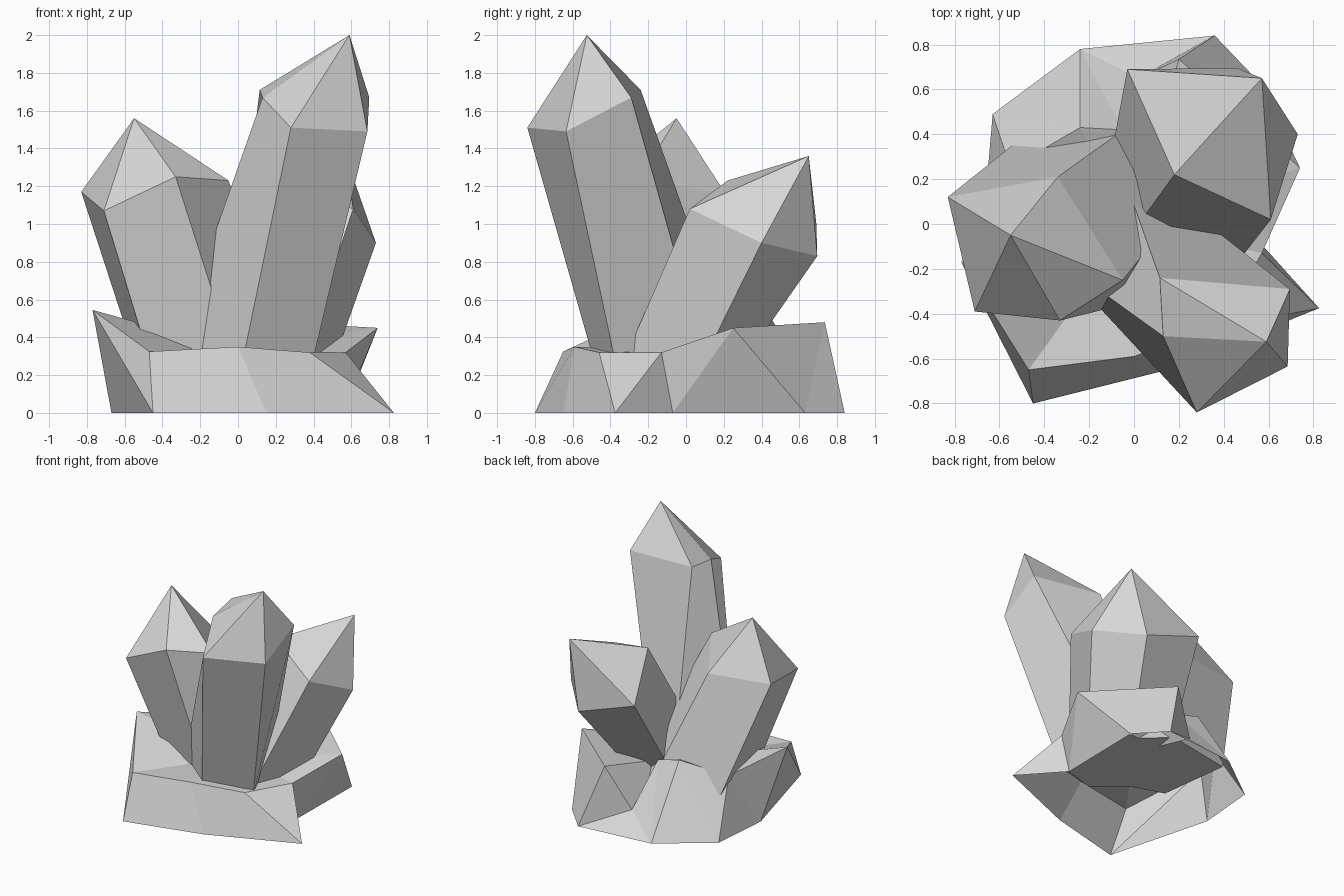
import bpy
import bmesh

default_cube = bpy.data.objects.get("Cube")
if default_cube:
    bpy.data.objects.remove(default_cube, do_unlink=True)

# One plain grey stone colour
stone = bpy.data.materials.new("stone_grey")
stone.use_nodes = True
GREY = (0.68, 0.68, 0.68, 1)
stone.diffuse_color = GREY
stone.node_tree.nodes["Principled BSDF"].inputs["Base Color"].default_value = GREY


def finish(name, bm):
    """Turn a bmesh into a flat-shaded stone object."""
    bmesh.ops.recalc_face_normals(bm, faces=bm.faces)
    mesh = bpy.data.meshes.new(name)
    bm.to_mesh(mesh)
    bm.free()
    mesh.materials.append(stone)
    obj = bpy.data.objects.new(name, mesh)
    bpy.context.collection.objects.link(obj)
    return obj


def crystal(name, tip, shoulder, foot, foot_z=0.25):
    """Leaning five-sided shaft between two rings, closed by a pointed cap."""
    bm = bmesh.new()
    apex = bm.verts.new(tip)
    top = [bm.verts.new(p) for p in shoulder]
    low = [bm.verts.new((x, y, foot_z)) for x, y in foot]
    n = len(top)
    for i in range(n):
        j = (i + 1) % n
        bm.faces.new((top[i], top[j], apex))
        bm.faces.new((low[i], low[j], top[j], top[i]))
    bm.faces.new(low[::-1])
    return finish(name, bm)


# Three crystals, each leaning outwards
crystal("tall_crystal", (0.59, -0.525, 2.0),
        [(0.28, -0.84, 1.51), (0.685, -0.635, 1.49), (0.695, -0.29, 1.67),
         (0.115, -0.24, 1.71), (0.13, -0.50, 1.67)],
        [(0.02, -0.48), (0.39, -0.37), (0.19, 0.11), (-0.07, 0.28), (-0.37, -0.14)])

crystal("left_crystal", (-0.55, -0.05, 1.56),
        [(-0.71, -0.39, 1.07), (-0.33, -0.43, 1.25), (-0.05, -0.25, 1.23),
         (-0.34, 0.21, 1.16), (-0.83, 0.12, 1.17)],
        [(-0.46, -0.20), (-0.01, -0.35), (0.30, 0.19), (0.01, 0.46), (-0.53, 0.36)])

crystal("back_crystal", (0.57, 0.65, 1.36),
        [(0.61, 0.02, 1.08), (0.73, 0.40, 0.90), (0.46, 0.695, 0.83),
         (-0.03, 0.69, 1.0), (0.18, 0.22, 1.23)],
        [(0.33, -0.34), (0.50, 0.08), (0.26, 0.29), (-0.11, 0.26), (-0.11, -0.18)])

# Jagged base rock: an open-bottomed shell made from a ground outline and a rim
ground = [(-0.45, -0.80), (0.15, -0.65), (0.825, -0.375), (0.55, -0.07), (0.56, 0.63),
          (0.36, 0.84), (-0.24, 0.78), (-0.63, 0.49), (-0.67, 0.02)]
rim = [(-0.47, -0.65, 0.325), (0.0, -0.59, 0.35), (0.38, -0.46, 0.32), (0.57, -0.13, 0.32),
       (0.74, 0.25, 0.45), (0.20, 0.735, 0.48), (0.02, 0.65, 0.15), (-0.05, 0.42, 0.48),
       (-0.24, 0.43, 0.53), (-0.55, 0.25, 0.42), (-0.77, -0.17, 0.545)]
bm = bmesh.new()
g = [bm.verts.new((x, y, 0)) for x, y in ground]
r = [bm.verts.new(p) for p in rim]

# Walk round the wall, stepping along the ground (G), the rim (R) or both (B)
gi = ri = 0
for step in "BBRGRGRGRGRRGRGRGR":
    gn = (gi + (step in "GB")) % len(g)
    rn = (ri + (step in "RB")) % len(r)
    corners = [g[gi], g[gn], r[rn], r[ri]]
    bm.faces.new(list(dict.fromkeys(corners)))
    gi, ri = gn, rn

# Top of the rock, sloping in to the middle
middle = bm.verts.new((0, 0, 0.33))
for i in range(len(r)):
    bm.faces.new((r[i], r[(i + 1) % len(r)], middle))
finish("base_rock", bm)
